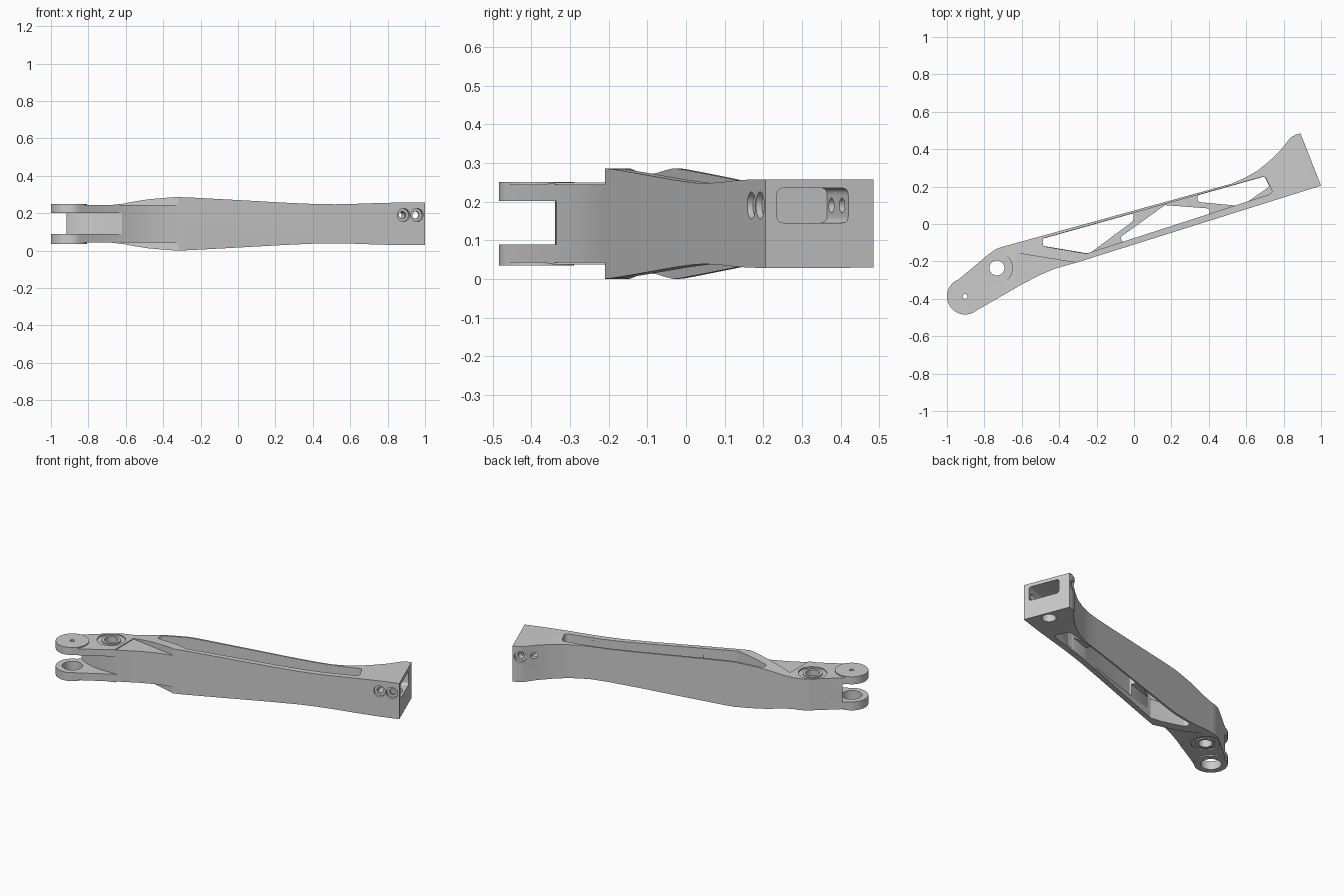
import bpy, bmesh, math
from mathutils import Vector, Matrix

if "Cube" in bpy.data.objects:
    bpy.data.objects.remove(bpy.data.objects["Cube"])

MID = 0.143


def new_object(name, bm):
    bmesh.ops.recalc_face_normals(bm, faces=bm.faces)
    mesh = bpy.data.meshes.new(name)
    bm.to_mesh(mesh)
    bm.free()
    ob = bpy.data.objects.new(name, mesh)
    bpy.context.collection.objects.link(ob)
    return ob


def prism(name, pts, lo, hi, axis='z'):
    """Extrude a 2D outline along z (xy outline) or y (xz outline)."""
    bm = bmesh.new()
    place = (lambda a, b, t: (a, b, t)) if axis == 'z' else (lambda a, b, t: (a, t, b))
    low = [bm.verts.new(place(a, b, lo)) for a, b in pts]
    high = [bm.verts.new(place(a, b, hi)) for a, b in pts]
    bm.faces.new(low)
    bm.faces.new(high)
    n = len(pts)
    for i in range(n):
        j = (i + 1) % n
        bm.faces.new((low[i], low[j], high[j], high[i]))
    return new_object(name, bm)


def cylinder(name, start, end, r, seg=40):
    a, b = Vector(start), Vector(end)
    rot = (b - a).to_track_quat('Z', 'Y').to_matrix().to_4x4()
    bm = bmesh.new()
    bmesh.ops.create_cone(bm, cap_ends=True, segments=seg, radius1=r, radius2=r,
                          depth=(b - a).length,
                          matrix=Matrix.Translation((a + b) / 2) @ rot)
    return new_object(name, bm)


def fillet(pts, r, steps=5):
    """Round every corner of a 2D polygon."""
    out, n = [], len(pts)
    for i in range(n):
        p = Vector(pts[i])
        a, b = Vector(pts[i - 1]) - p, Vector(pts[(i + 1) % n]) - p
        half = a.angle(b) / 2
        d = min(r / math.tan(half), 0.45 * a.length, 0.45 * b.length)
        s, e = p + a.normalized() * d, p + b.normalized() * d
        for k in range(steps + 1):
            t = k / steps
            q = s * (1 - t) ** 2 + p * 2 * t * (1 - t) + e * t * t
            out.append((q.x, q.y))
    return out


def combine(target, other, op='DIFFERENCE'):
    mod = target.modifiers.new(other.name, 'BOOLEAN')
    mod.operation, mod.solver, mod.object = op, 'EXACT', other
    bpy.context.view_layer.objects.active = target
    bpy.ops.object.modifier_apply(modifier=mod.name)
    bpy.data.objects.remove(other, do_unlink=True)


# Arm outline seen from above
outline = [(1, .205), (.89, .485), (.865, .478), (.835, .46), (.78, .39), (.72, .333),
           (.66, .285), (.59, .245), (.52, .215), (.44, .193), (-.66, -.11), (-.70, -.12),
           (-.74, -.135), (-.78, -.164), (-.968, -.322), (-.93, -.43), (-.855, -.47),
           (-.60, -.323), (-.50, -.271), (-.42, -.238), (-.30, -.204)]
arm = prism("suspension_arm", outline, -.1, .4)

# Height profile along the length, mirrored about the mid plane
heights = [(-1.1, .1005), (-.68, .1005), (-.62, .107), (-.55, .12), (-.48, .131),
           (-.40, .138), (-.33, .143), (-.26, .141), (0, .127), (.25, .113), (.42, .1055),
           (.52, .1045), (.62, .1065), (.75, .111), (.87, .114), (1.1, .1145)]
profile = [(x, MID - h) for x, h in heights] + [(x, MID + h) for x, h in reversed(heights)]
combine(arm, prism("profile", profile, -1, 1, 'y'), 'INTERSECT')

# Flat ledges beside the shoulder
ledge = [(-.63, -.155), (-.318, -.2055), (-.30, -.4), (-.63, -.4)]
for lo, hi in ((.2437, .4), (-.1, .0423)):
    combine(arm, prism("ledge_cut", ledge, lo, hi))

# Fork end with round cheeks, slot and pin holes
px, py = -.903, -.387
combine(arm, cylinder("cheek", (px, py, .035), (px, py, .250), .097, 56), 'UNION')
slot = [(-.62, -.335), (-.74, -.339), (-.80, -.33), (-.86, -.31), (-.91, -.283), (-.96, -.24),
        (-1.1, -.24), (-1.1, -.6), (-.62, -.6)]
combine(arm, prism("fork_slot", slot, .089, .202))
combine(arm, cylinder("pin_hole", (px, py, .15), (px, py, .3), .013, 20))
combine(arm, cylinder("bearing_hole", (px, py, -.1), (px, py, .15), .06))

# Pivot bore with a shallow ring groove on both faces
bx, by = -.733, -.235
for lo, hi in ((.236, .3), (-.1, .05)):
    groove = cylinder("groove", (bx, by, lo), (bx, by, hi), .083, 48)
    combine(groove, cylinder("groove_core", (bx, by, -.2), (bx, by, .4), .057, 48))
    combine(arm, groove)
combine(arm, cylinder("pivot_bore", (bx, by, -.2), (bx, by, .4), .04))

# Long pockets above and below a thin truss web
pocket = fillet([(-.49, -.078), (.70, .256), (.745, .165), (-.255, -.158), (-.49, -.118)], .022)
for lo, hi in ((MID + .017, .4), (-.1, MID - .017)):
    combine(arm, prism("pocket", pocket, lo, hi))
windows = [[(-.488, -.079), (.0, .058), (-.005, .015), (-.235, -.155), (-.255, -.156), (-.488, -.117)],
           [(-.075, -.072), (.165, .101), (.40, .083), (.405, .052), (-.055, -.101)],
           [(.34, .153), (.698, .254), (.725, .2), (.585, .104), (.55, .098), (.34, .118)]]
for w in windows:
    combine(arm, prism("window", fillet(w, .015), .05, .23))

# Socket in the end face
u = Vector((-.11, .28, 0)).normalized()
inward = Vector((-u.y, u.x, 0))
centre = Vector((.952, .3275, .19))
flat = fillet([(-.099, -.045), (.099, -.045), (.099, .045), (-.099, .045)], .018)
bm = bmesh.new()
rings = [[bm.verts.new(centre + u * a + Vector((0, 0, b)) + inward * d) for a, b in flat]
         for d in (-.05, .15)]
for ring in rings:
    bm.faces.new(ring)
for i in range(len(flat)):
    j = (i + 1) % len(flat)
    bm.faces.new((rings[0][i], rings[0][j], rings[1][j], rings[1][i]))
combine(arm, new_object("socket", bm))

# Two cross bolts with counterbores, and an access hole underneath
for x, y in ((.885, .169), (.957, .192)):
    p = Vector((x, y, .19))
    combine(arm, cylinder("bolt_hole", p - u * .1, p + u * .5, .019, 24))
    combine(arm, cylinder("counterbore", p - u * .1, p + u * .018, .035, 32))
    combine(arm, cylinder("rear_counterbore", p + u * .275, p + u * .5, .035, 32))
combine(arm, cylinder("access_hole", (.90, .31, -.1), (.90, .31, .16), .042, 32))

# Smooth curved walls, crisp edges
bpy.ops.object.select_all(action='DESELECT')
arm.select_set(True)
bpy.context.view_layer.objects.active = arm
bpy.ops.object.shade_smooth_by_angle(angle=math.radians(25))
